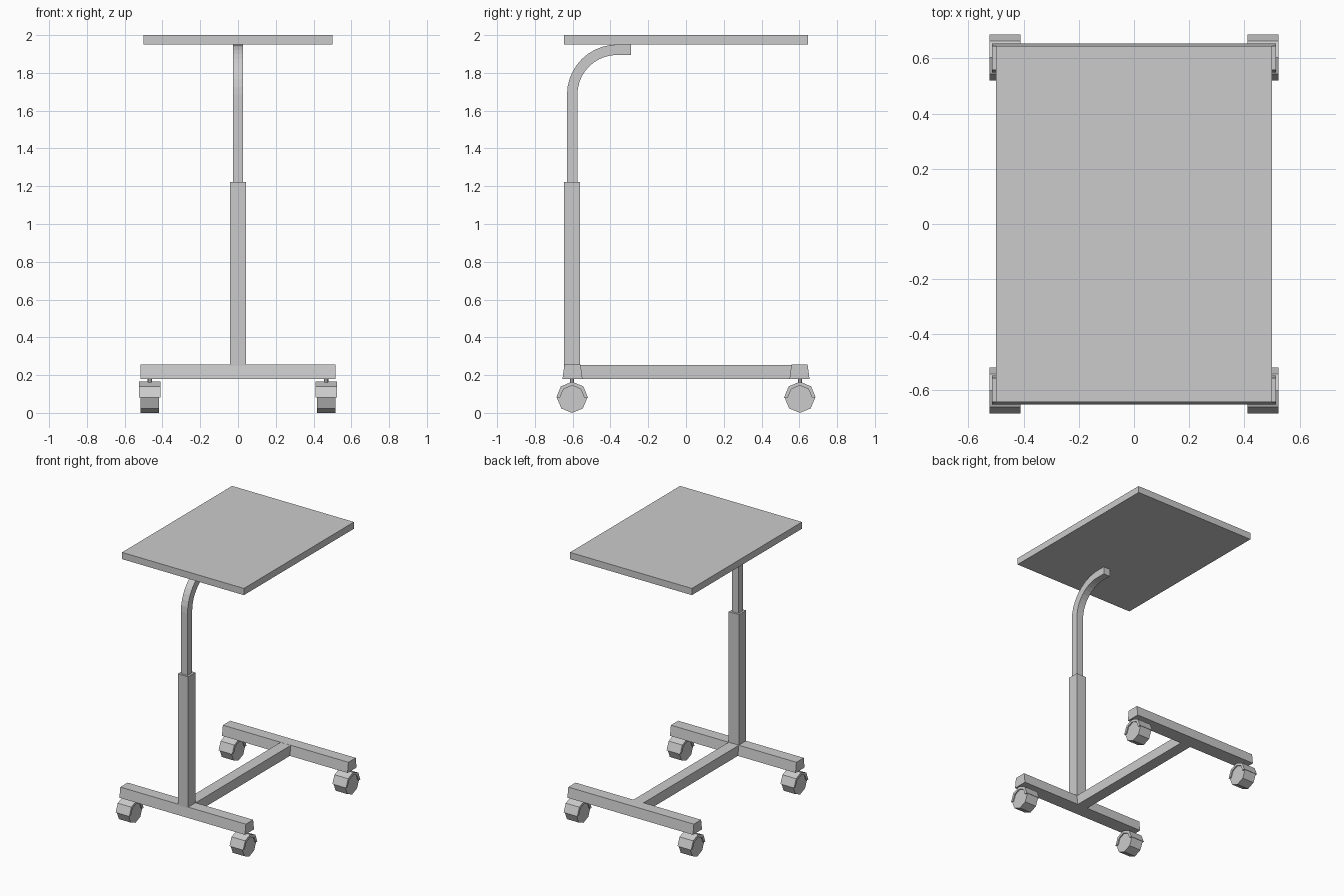
import bpy, bmesh
from math import sin, cos, pi

if "Cube" in bpy.data.objects:
    bpy.data.objects.remove(bpy.data.objects["Cube"])


def prism(name, pts, x0, x1):
    """Extrude a (y, z) outline along x."""
    bm = bmesh.new()
    face = bm.faces.new([bm.verts.new((x0, y, z)) for y, z in pts])
    ext = bmesh.ops.extrude_face_region(bm, geom=[face])
    moved = [v for v in ext["geom"] if isinstance(v, bmesh.types.BMVert)]
    bmesh.ops.translate(bm, verts=moved, vec=(x1 - x0, 0, 0))
    bmesh.ops.recalc_face_normals(bm, faces=bm.faces)
    mesh = bpy.data.meshes.new(name)
    bm.to_mesh(mesh)
    bm.free()
    obj = bpy.data.objects.new(name, mesh)
    bpy.context.collection.objects.link(obj)
    return obj


def box(name, x, y0, y1, z0, z1):
    return prism(name, [(y0, z0), (y1, z0), (y1, z1), (y0, z1)], -x, x)


def arc(cy, cz, r, a0, a1, n):
    return [(cy + r * cos(a0 + (a1 - a0) * i / n),
             cz + r * sin(a0 + (a1 - a0) * i / n)) for i in range(n + 1)]


# Table top and lower column
box("table_top", 0.5, -0.645, 0.645, 1.95, 2.0)
box("lower_column", 0.042, -0.645, -0.56, 0.2, 1.222)

# Upper column, bending over under the top
cy, cz = -0.365, 1.685
outer = arc(cy, cz, 0.265, pi, pi / 2, 10)
inner = arc(cy, cz, 0.21, pi / 2, pi, 10)
prism("upper_column", [(-0.63, 1.2)] + outer + [(-0.29, 1.95), (-0.29, 1.895)]
      + inner + [(-0.575, 1.2)], -0.027, 0.027)

# Base: long rail and two tapered cross bars
box("base_rail", 0.042, -0.58, 0.58, 0.18, 0.254)
for side, label in ((-1, "front"), (1, "back")):
    y = side * 0.601
    prism(label + "_cross_bar", [(y - 0.053, 0.18), (y + 0.053, 0.18),
                                 (y + 0.043, 0.255), (y - 0.043, 0.255)],
          -0.515, 0.515)

# Casters: octagonal wheel, half-ring fender and stem
for sy, fb in ((-1, "front"), (1, "back")):
    for sx, lr in ((-1, "left"), (1, "right")):
        x, y, z = sx * 0.467, sy * 0.603, 0.081
        tag = f"{fb}_{lr}_caster_"
        prism(tag + "wheel", arc(y, z, 0.081, 0, 2 * pi, 8)[:-1],
              x - 0.048, x + 0.048)
        prism(tag + "fender", arc(y, z, 0.084, 0, pi, 4)
              + arc(y, z, 0.064, pi, 0, 4), x - 0.056, x + 0.056)
        bpy.ops.mesh.primitive_cylinder_add(vertices=8, radius=0.011, depth=0.04,
                                            location=(x, y, 0.17))
        bpy.context.object.name = tag + "stem"
